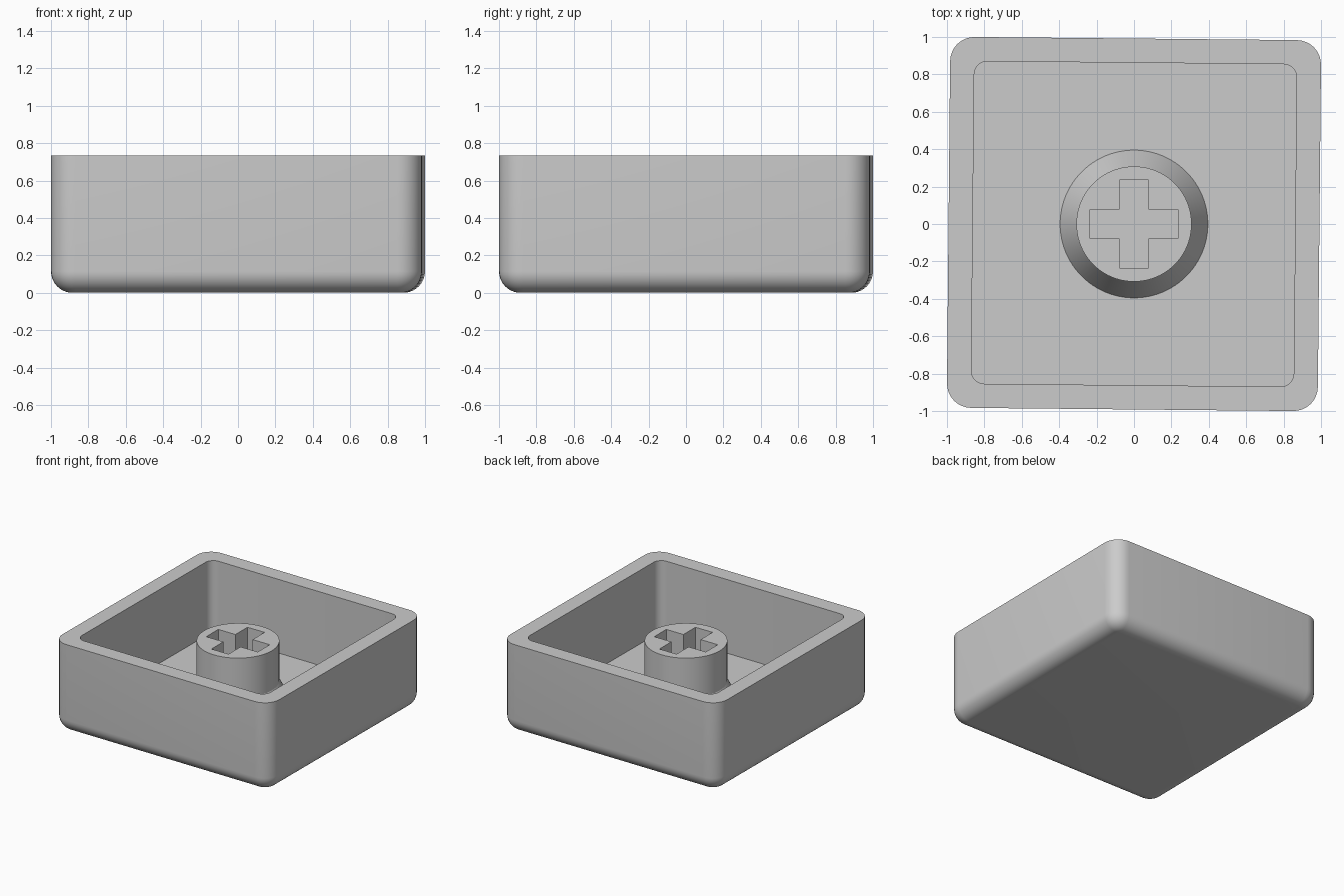
import bpy, bmesh, math
from mathutils import Vector

if "Cube" in bpy.data.objects:
    bpy.data.objects.remove(bpy.data.objects["Cube"])

TILT = math.radians(-0.55)
HALF, HEIGHT = 0.9915, 0.735
CORNER, FILLET = 0.13, 0.115
INNER, INNER_CORNER, FLOOR = 0.862, 0.07, 0.13

grey = bpy.data.materials.new("light grey plastic")
grey.diffuse_color = (0.6, 0.6, 0.6, 1)
grey.use_nodes = True
grey.node_tree.nodes["Principled BSDF"].inputs["Base Color"].default_value = grey.diffuse_color


def rounded_square(half, radius, z, steps=8):
    """Counter-clockwise outline of a square with rounded corners."""
    pts = []
    for q in range(4):
        mid = math.pi / 4 + q * math.pi / 2
        cx = (half - radius) * math.copysign(1, math.cos(mid))
        cy = (half - radius) * math.copysign(1, math.sin(mid))
        for i in range(steps + 1):
            a = q * math.pi / 2 + i * math.pi / 2 / steps
            pts.append(Vector((cx + radius * math.cos(a), cy + radius * math.sin(a), z)))
    return pts


def circle(radius, z, count=96):
    return [Vector((radius * math.cos(2 * math.pi * i / count),
                    radius * math.sin(2 * math.pi * i / count), z)) for i in range(count)]


def cross(arm, width, z):
    """Counter-clockwise outline of a plus sign."""
    pts = []
    for q in range(4):
        c, s = round(math.cos(q * math.pi / 2)), round(math.sin(q * math.pi / 2))
        for x, y in ((arm, -width), (arm, width), (width, width)):
            pts.append(Vector((c * x - s * y, s * x + c * y, z)))
    return pts


def loft(bm, outlines):
    """Join successive outlines with quads and return their vertex rings."""
    rings = [[bm.verts.new(p) for p in o] for o in outlines]
    for a, b in zip(rings, rings[1:]):
        for i in range(len(a)):
            j = (i + 1) % len(a)
            bm.faces.new((a[i], a[j], b[j], b[i]))
    return rings


def finish(bm, name):
    mesh = bpy.data.meshes.new(name)
    bm.to_mesh(mesh)
    bm.free()
    obj = bpy.data.objects.new(name, mesh)
    bpy.context.collection.objects.link(obj)
    mesh.materials.append(grey)
    bpy.ops.object.select_all(action='DESELECT')
    obj.select_set(True)
    bpy.context.view_layer.objects.active = obj
    bpy.ops.object.shade_smooth_by_angle(angle=math.radians(25))
    return obj


# Open shell: rounded underside, outer wall, rim, inner wall and floor
bm = bmesh.new()
outlines = []
for i in range(11):
    a = i / 10 * math.pi / 2
    inset = FILLET * (1 - math.sin(a))
    outlines.append(rounded_square(HALF - inset, CORNER - inset, FILLET * (1 - math.cos(a))))
outlines += [rounded_square(HALF, CORNER, HEIGHT),
             rounded_square(INNER, INNER_CORNER, HEIGHT),
             rounded_square(INNER, INNER_CORNER, FLOOR)]
rings = loft(bm, outlines)
bm.faces.new(rings[0][::-1])
bm.faces.new(rings[-1])
shell = finish(bm, "shell")
shell.rotation_euler.z = TILT

# Stem: flared foot, straight post and a plus-shaped socket down to the floor
STEM_TOP = 0.625
bm = bmesh.new()
post = loft(bm, [circle(0.395, FLOOR), circle(0.308, FLOOR + 0.17), circle(0.308, STEM_TOP)])
socket = loft(bm, [cross(0.234, 0.078, STEM_TOP), cross(0.234, 0.078, FLOOR)])
border = [bm.edges.get((r[i], r[(i + 1) % len(r)]))
          for r in (post[-1], socket[0]) for i in range(len(r))]
bmesh.ops.triangle_fill(bm, edges=border, use_beauty=True, normal=(0, 0, 1))
bmesh.ops.recalc_face_normals(bm, faces=bm.faces)
# Keep the top facing upward
if any(f.normal.z < -0.9 for f in bm.faces):
    bmesh.ops.reverse_faces(bm, faces=bm.faces)
finish(bm, "stem")
